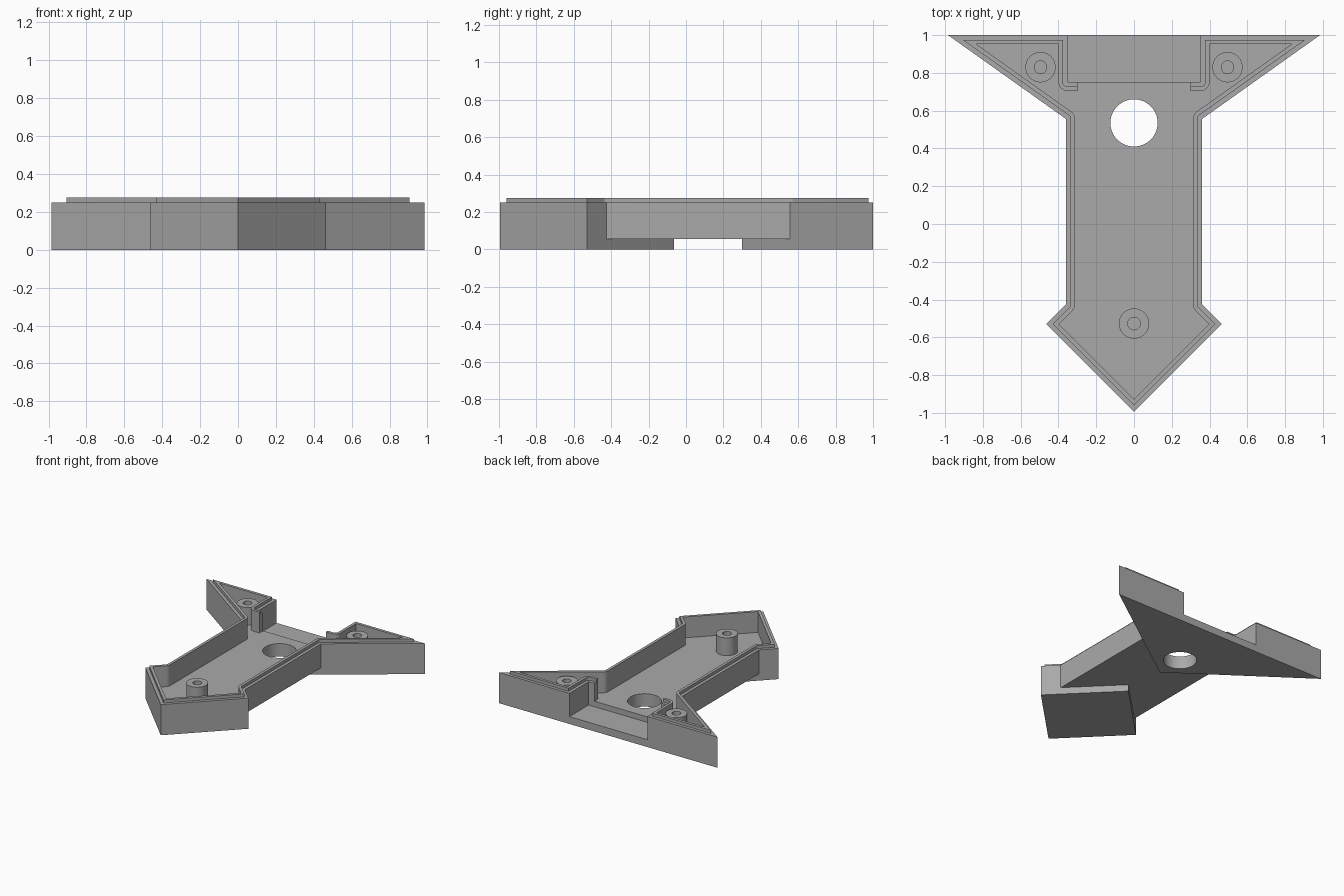
import bpy, bmesh, math
from mathutils import Vector

if "Cube" in bpy.data.objects:
    bpy.data.objects.remove(bpy.data.objects["Cube"])

grey = bpy.data.materials.new("plain_grey")
grey.use_nodes = True
colour = (0.4, 0.4, 0.4, 1)
grey.diffuse_color = colour
grey.node_tree.nodes["Principled BSDF"].inputs["Base Color"].default_value = colour

RIM, LIP_TOP, FLOOR, UNDER, NOTCH_FLOOR = 0.25, 0.275, 0.105, 0.055, 0.06


def mirrored(half):
    """Close a right-hand half outline with its mirror image."""
    return half + [(-x, y) for x, y in reversed(half) if x > 0]


def inset(points, d):
    """Offset a counter-clockwise outline inward, rounding the concave corners."""
    result, n = [], len(points)
    for i in range(n):
        a, p, b = (Vector(points[j % n]) for j in (i - 1, i, i + 1))
        u, v = (p - a).normalized(), (b - p).normalized()
        nu, nv = Vector((-u.y, u.x)), Vector((-v.y, v.x))
        if u.x * v.y - u.y * v.x > 0:
            result.append(p + (nu + nv) * d / (1 + nu.dot(nv)))
        else:
            result += [p + nu.lerp(nv, k / 6).normalized() * d for k in range(7)]
    return [tuple(q) for q in result]


def circle(x, y, r, n=48):
    return [(x + r * math.cos(math.tau * k / n), y + r * math.sin(math.tau * k / n))
            for k in range(n)]


def box(w, y0, y1):
    return [(-w, y0), (w, y0), (w, y1), (-w, y1)]


def prism(name, outline, z0, z1):
    bm = bmesh.new()
    face = bm.faces.new([bm.verts.new((x, y, z0)) for x, y in outline])
    top = bmesh.ops.extrude_face_region(bm, geom=[face])["geom"]
    bmesh.ops.translate(bm, vec=(0, 0, z1 - z0),
                        verts=[g for g in top if isinstance(g, bmesh.types.BMVert)])
    bmesh.ops.recalc_face_normals(bm, faces=bm.faces)
    mesh = bpy.data.meshes.new(name)
    bm.to_mesh(mesh)
    bm.free()
    mesh.materials.append(grey)
    obj = bpy.data.objects.new(name, mesh)
    bpy.context.collection.objects.link(obj)
    return obj


def combine(target, tool, operation):
    """Apply a boolean and discard the tool."""
    mod = target.modifiers.new("combine", 'BOOLEAN')
    mod.operation, mod.solver, mod.object = operation, 'EXACT', tool
    bpy.context.view_layer.objects.active = target
    bpy.ops.object.modifier_apply(modifier=mod.name)
    bpy.data.objects.remove(tool)


def finish(obj):
    bpy.ops.object.select_all(action='DESELECT')
    obj.select_set(True)
    bpy.context.view_layer.objects.active = obj
    bpy.ops.object.shade_smooth_by_angle(angle=math.radians(25))


# Arrow-shaped outline, without and with the rear notch
half = [(0, -0.995), (0.465, -0.53), (0.36, -0.425), (0.36, 0.556), (0.985, 1)]
outline = mirrored(half)
notched = mirrored(half + [(0.352, 1), (0.352, 0.752)])

# Tray with a raised inner lip
tray = prism("tray", outline, 0, RIM)
combine(tray, prism("lip", inset(notched, 0.025), 0.2, LIP_TOP), 'UNION')

# Pocket, rear notch, doorway, floor hole and the raised underside of the stem
stem_gap = mirrored([(0, -0.065), (0.36, -0.425), (0.42, -0.425),
                     (0.42, 0.556), (0.36, 0.556), (0, 0.3)])
cuts = [(inset(notched, 0.048), FLOOR, 0.4),
        (box(0.352, 0.752, 1.1), NOTCH_FLOOR, 0.4),
        (box(0.3, 0.66, 0.8), FLOOR, 0.4),
        (circle(0, 0.535, 0.125, 64), -0.1, 0.2),
        (stem_gap, -0.1, UNDER)]
for shape, low, high in cuts:
    combine(tray, prism("cutter", shape, low, high), 'DIFFERENCE')
finish(tray)

# Hollow screw posts
for name, x, y in (("front_post", 0, -0.527), ("left_post", 0.495, 0.83),
                   ("right_post", -0.495, 0.83)):
    post = prism(name, circle(x, y, 0.08), FLOOR - 0.02, RIM)
    combine(post, prism("cutter", circle(x, y, 0.033), FLOOR, 0.4), 'DIFFERENCE')
    finish(post)
